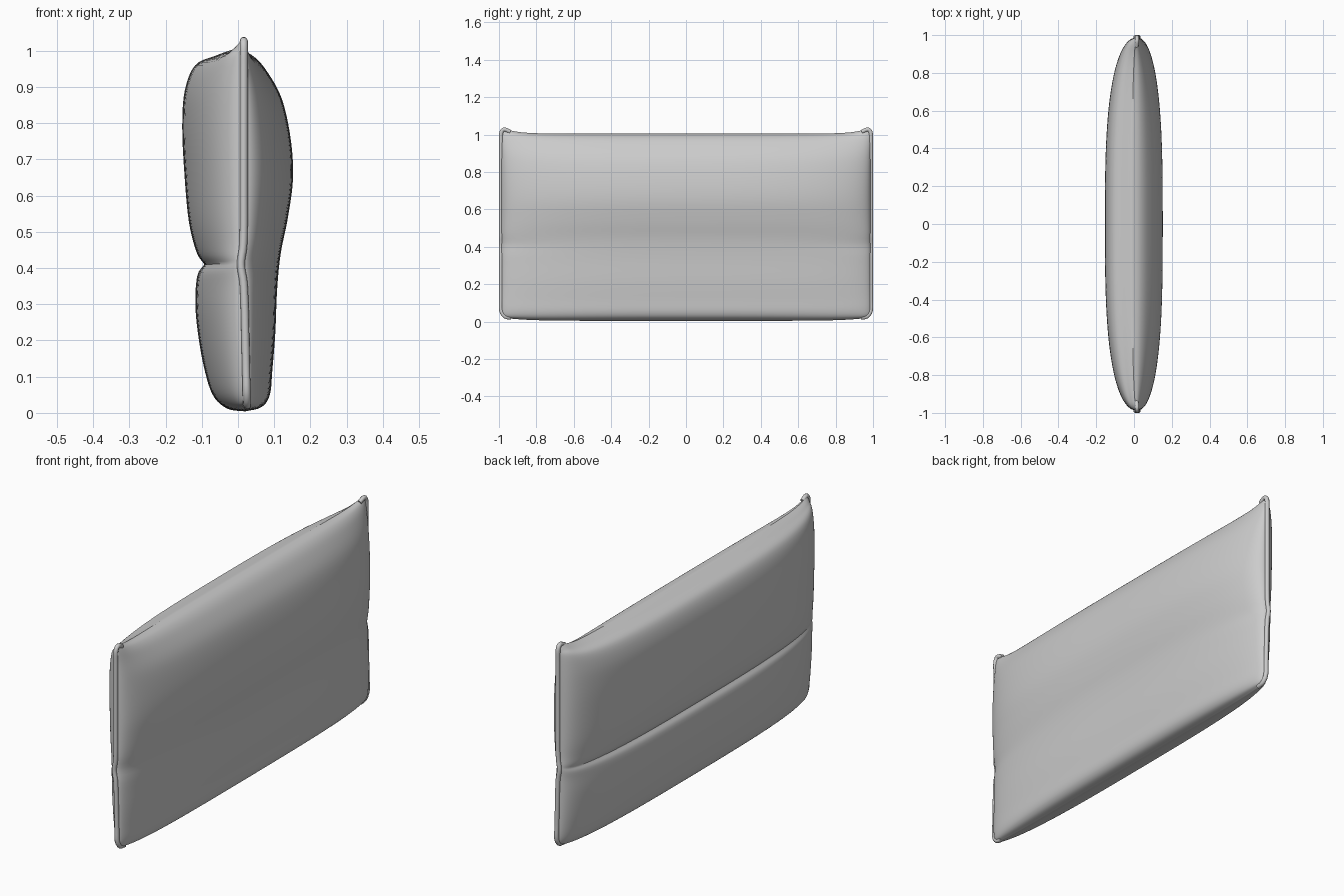
import bpy, bmesh, math
from mathutils import Vector

if "Cube" in bpy.data.objects:
    bpy.data.objects.remove(bpy.data.objects["Cube"])

fabric = bpy.data.materials.new("grey_fabric")
fabric.diffuse_color = (0.6, 0.6, 0.6, 1)
fabric.use_nodes = True
fabric.node_tree.nodes["Principled BSDF"].inputs["Base Color"].default_value = fabric.diffuse_color

# Mid-length cross-section (x, z), split where the outline has a sharp fold
RIGHT = [(-.01, 1.005), (.035, .99), (.075, .95), (.12, .87), (.145, .76), (.152, .65),
         (.138, .54), (.118, .44), (.108, .34), (.103, .22), (.095, .12), (.088, .05),
         (.065, .016), (.02, .004)]
LOWER = [(.02, .004), (-.03, .012), (-.07, .05), (-.095, .13), (-.112, .23), (-.118, .31),
         (-.112, .38), (-.093, .41)]
UPPER = [(-.093, .41), (-.115, .445), (-.136, .53), (-.148, .66), (-.154, .79), (-.147, .89),
         (-.118, .96), (-.06, .987), (-.01, 1.005)]
END = 0.987


def spline(pts, steps=5):
    """Catmull-Rom points through pts, without the last point."""
    p = [Vector(q) for q in pts]
    p = [2 * p[0] - p[1]] + p + [2 * p[-1] - p[-2]]
    out = []
    for i in range(1, len(p) - 2):
        a, b, c, d = p[i - 1:i + 3]
        for k in range(steps):
            t = k / steps
            out.append(0.5 * (2 * b + (c - a) * t + (2 * a - 5 * b + 4 * c - d) * t * t
                              + (3 * b - a - 3 * c + d) * t ** 3))
    return out


def seam_x(z):
    """Sideways position of the end seam, kinked at the fold."""
    return 0.025 - 0.009 * min(1, z / 0.4) - 0.008 * math.exp(-((z - .41) / .04) ** 2)


def warp_z(z, y):
    """Raise the top corners into ears and round all corners."""
    a = min(abs(y) / END, 1)
    d = max(0, (a - 0.955) / 0.045)
    r = 0.03 * (1 - math.sqrt(max(0, 1 - d * d)))
    low = 0.018 * a ** 8 + r
    high = 0.033 * a ** 14 - r
    return z + low * (1 - z) ** 3 + high * max(0, z) ** 8


def finish(ob, angle):
    ob.data.materials.append(fabric)
    bpy.ops.object.select_all(action='DESELECT')
    ob.select_set(True)
    bpy.context.view_layer.objects.active = ob
    bpy.ops.object.shade_smooth_by_angle(angle=math.radians(angle))


# Padded cushion body, thinning to a seam at each end
loop = spline(RIGHT) + spline(LOWER) + spline(UPPER)
bm = bmesh.new()
rings = []
ROWS = 72
for i in range(ROWS + 1):
    s = -math.cos(math.pi * i / ROWS)
    y = s * END
    full = max(0, 1 - abs(s) ** 3) ** 0.45
    ring = []
    for x, z in loop:
        sx = seam_x(z)
        ring.append(bm.verts.new((sx + (x - sx) * full, y, warp_z(z, y))))
    rings.append(ring)
n = len(loop)
for a, b in zip(rings, rings[1:]):
    for j in range(n):
        bm.faces.new((a[j], a[(j + 1) % n], b[(j + 1) % n], b[j]))
bmesh.ops.remove_doubles(bm, verts=bm.verts, dist=0.0002)
bmesh.ops.recalc_face_normals(bm, faces=bm.faces)
me = bpy.data.meshes.new("cushion")
bm.to_mesh(me)
bm.free()
cushion = bpy.data.objects.new("cushion", me)
bpy.context.collection.objects.link(cushion)
finish(cushion, 40)

# Piping along both end seams, curling round the corners
for name, side in (("front_piping", -1), ("back_piping", 1)):
    path = [(seam_x(0), side * .935, .02), (seam_x(0), side * .968, .027)]
    path += [(seam_x(z), side * .989, z) for z in
             [.06, .12, .2, .3, .36, .39, .41, .43, .46, .52, .6, .7, .8, .9, .96, 1.0]]
    path += [(.016, side * .983, 1.02), (.016, side * .969, 1.027), (.014, side * .94, 1.014)]
    cu = bpy.data.curves.new(name, 'CURVE')
    cu.dimensions = '3D'
    cu.bevel_depth = 0.011
    cu.bevel_resolution = 3
    cu.use_fill_caps = True
    sp = cu.splines.new('POLY')
    pts = [p.to_3d() if len(p) == 2 else p for p in spline(path, 3)] + [Vector(path[-1])]
    sp.points.add(len(pts) - 1)
    for q, p in zip(sp.points, pts):
        q.co = (*p, 1)
    tmp = bpy.data.objects.new(name + "_path", cu)
    bpy.context.collection.objects.link(tmp)
    bpy.context.view_layer.update()
    mesh = bpy.data.meshes.new_from_object(tmp.evaluated_get(bpy.context.evaluated_depsgraph_get()))
    bpy.data.objects.remove(tmp)
    piping = bpy.data.objects.new(name, mesh)
    bpy.context.collection.objects.link(piping)
    mesh.materials.clear()
    finish(piping, 50)
